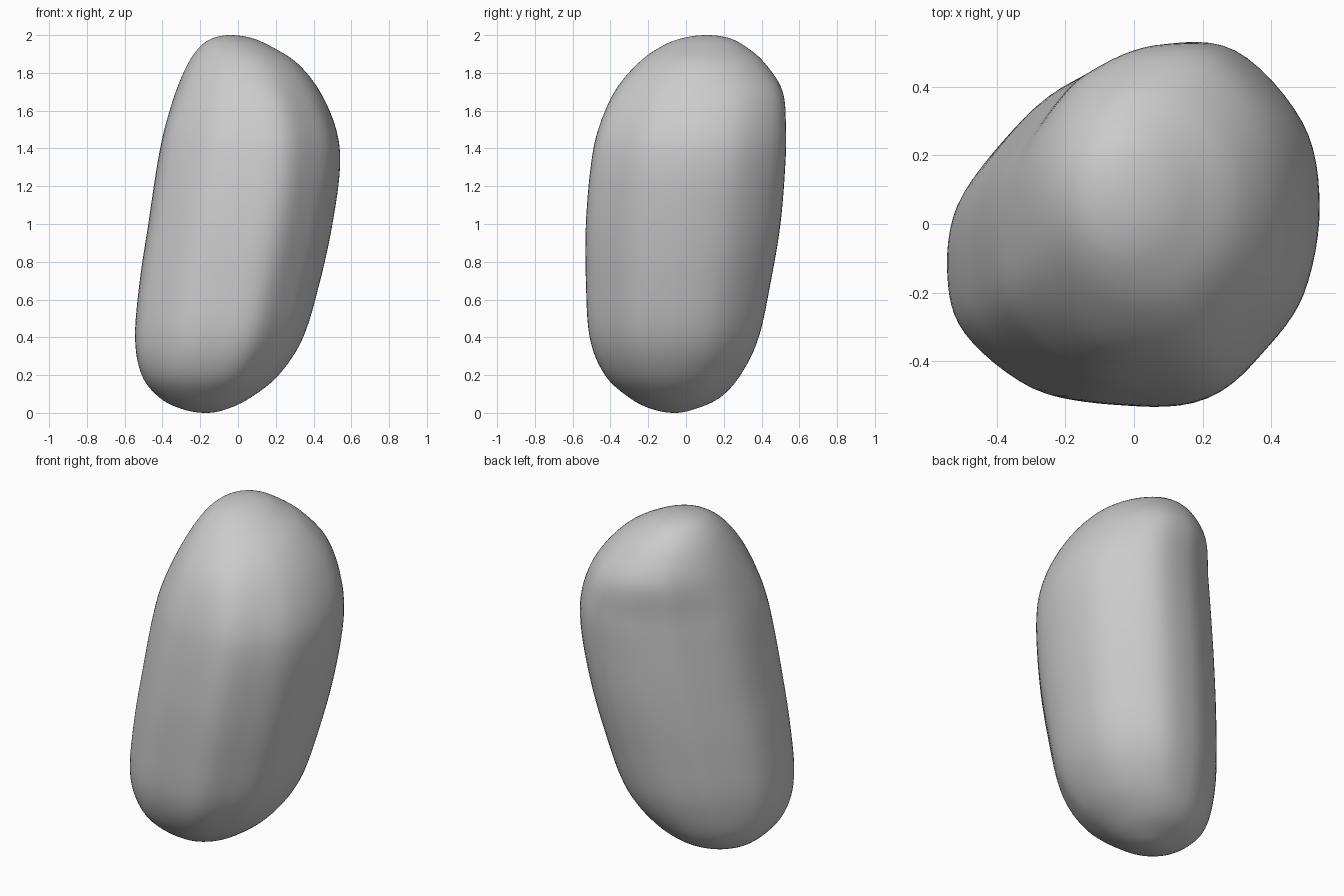
import bpy, bmesh, math

if "Cube" in bpy.data.objects:
    bpy.data.objects.remove(bpy.data.objects["Cube"])

# Horizontal cross-section at mid height: a rounded, uneven polygon
SECTION = [(-.49, -.10), (-.435, -.29), (-.23, -.465), (0, -.51), (.19, -.495),
           (.33, -.375), (.445, -.21), (.49, .04), (.44, .285), (.24, .495),
           (0, .51), (-.2, .43), (-.31, .345), (-.46, .13)]

# Body levels: z, x min, x max, y min, y max
LEVELS = [(0, -.17, -.17, -.06, -.06),
          (.02, -.295, -.06, -.18, .045),
          (.08, -.415, .065, -.30, .18),
          (.20, -.51, .215, -.43, .29),
          (.40, -.545, .345, -.51, .385),
          (.70, -.52, .435, -.53, .45),
          (1.0, -.475, .50, -.53, .50),
          (1.3, -.43, .54, -.505, .525),
          (1.5, -.39, .52, -.465, .53),
          (1.7, -.33, .435, -.38, .515),
          (1.85, -.265, .315, -.255, .42),
          (1.94, -.20, .175, -.13, .315),
          (1.985, -.13, .07, -.015, .225),
          (2.0, -.04, -.04, .11, .11)]


def spline(a, b, c, d, t):
    """Catmull-Rom point between b and c."""
    return [.5 * (2*q + (r - p)*t + (2*p - 5*q + 4*r - s)*t*t + (3*q - p - 3*r + s)*t**3)
            for p, q, r, s in zip(a, b, c, d)]


def smooth(lo, hi, v):
    t = min(1, max(0, (v - lo) / (hi - lo)))
    return t * t * (3 - 2 * t)


def flipped(r):
    """Level mirrored through the pole, so the ends close smoothly."""
    return (r[0], r[2], r[1], r[4], r[3])


# Resample the section and scale it to a -1..1 box
n = len(SECTION)
outline = [spline(*[SECTION[(i + k) % n] for k in (-1, 0, 1, 2)], j / 6)
           for i in range(n) for j in range(6)]
xs, ys = zip(*outline)
outline = [((x - min(xs)) / (max(xs) - min(xs)) * 2 - 1,
            (y - min(ys)) / (max(ys) - min(ys)) * 2 - 1) for x, y in outline]

# Resample the levels
rows = [flipped(LEVELS[1])] + LEVELS + [flipped(LEVELS[-2])]
dense = [spline(*rows[i:i + 4], j / 6) for i in range(len(LEVELS) - 1) for j in range(6)][1:]

# Skin the leaning pebble body
bm = bmesh.new()
rings = []
for z, x0, x1, y0, y1 in dense:
    w = smooth(-.1, .35, z) * (1 - smooth(1.45, 2.0, z))   # faceted middle, oval ends
    ring = []
    for u, v in outline:
        a = math.atan2(v, u)
        u = u * w + math.cos(a) * (1 - w)
        v = v * w + math.sin(a) * (1 - w)
        ring.append(bm.verts.new(((x0 + x1) / 2 + u * (x1 - x0) / 2,
                                  (y0 + y1) / 2 + v * (y1 - y0) / 2, z)))
    rings.append(ring)
m = len(outline)
for lower, upper in zip(rings, rings[1:]):
    for i in range(m):
        j = (i + 1) % m
        bm.faces.new((lower[i], lower[j], upper[j], upper[i]))
for ring, level in ((rings[0], LEVELS[0]), (rings[-1], LEVELS[-1])):
    pole = bm.verts.new((level[1], level[3], level[0]))
    for i in range(m):
        bm.faces.new((ring[i], ring[(i + 1) % m], pole))
bmesh.ops.recalc_face_normals(bm, faces=bm.faces)
for f in bm.faces:
    f.smooth = True

mesh = bpy.data.meshes.new("pebble_body")
bm.to_mesh(mesh)
bm.free()
bpy.context.collection.objects.link(bpy.data.objects.new("pebble_body", mesh))
